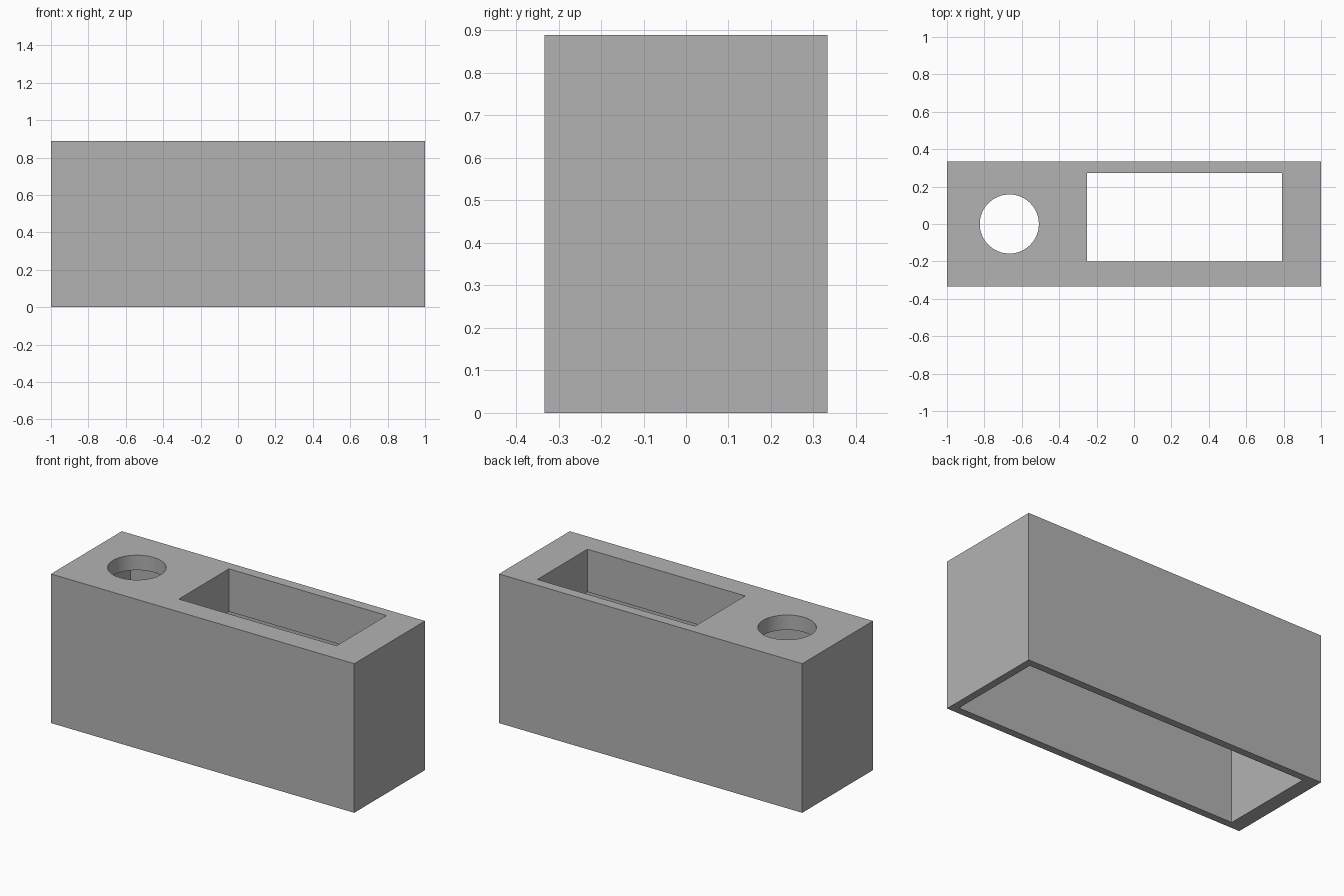
import bpy
import math

# Remove the default object
cube = bpy.data.objects.get("Cube")
if cube:
    bpy.data.objects.remove(cube, do_unlink=True)

UNIT = 2 / 45            # one wall thickness
HEIGHT = 20 * UNIT
DEPTH = 15 * UNIT
ROOF = HEIGHT - 2 * UNIT

grey = bpy.data.materials.new("plain grey")
grey.use_nodes = True
colour = (0.45, 0.45, 0.45, 1)
grey.diffuse_color = colour
grey.node_tree.nodes["Principled BSDF"].inputs["Base Color"].default_value = colour


def box(name, low, high):
    """Box between two opposite corners."""
    centre = [(a + b) / 2 for a, b in zip(low, high)]
    bpy.ops.mesh.primitive_cube_add(size=1, location=centre)
    obj = bpy.context.object
    obj.name = name
    obj.scale = [b - a for a, b in zip(low, high)]
    bpy.ops.object.transform_apply(location=True, rotation=False, scale=True)
    obj.data.materials.append(grey)
    return obj


def combine(target, tool, operation):
    """Apply a boolean and discard the tool."""
    tool.hide_render = True
    bpy.context.view_layer.objects.active = target
    mod = target.modifiers.new(operation.lower(), "BOOLEAN")
    mod.operation = operation
    mod.solver = "EXACT"
    mod.object = tool
    bpy.ops.object.modifier_apply(modifier=mod.name)
    bpy.data.objects.remove(tool, do_unlink=True)


# Outer case, hollow and open underneath
case = box("holder_case", (-1, -DEPTH / 2, 0), (1, DEPTH / 2, HEIGHT))
inner = DEPTH / 2 - UNIT
cavity = box("cavity_cutter", (-1 + 2 * UNIT, -inner, -0.1), (1 - UNIT, inner, ROOF))
combine(case, cavity, "DIFFERENCE")

# Sleeve hanging from the roof around the rectangular slot
left, right, front, back = -0.25, 0.79, -0.2, 0.272
sleeve_end = HEIGHT - 0.255
sleeve = box("slot_sleeve", (left - UNIT, front - UNIT, sleeve_end),
             (right + UNIT, back + 0.03, HEIGHT - UNIT))
combine(case, sleeve, "UNION")
slot = box("slot_cutter", (left, front, sleeve_end - 0.1), (right, back, HEIGHT + 0.1))
combine(case, slot, "DIFFERENCE")

# Round hole through the roof
bpy.ops.mesh.primitive_cylinder_add(vertices=64, radius=0.158, depth=0.4,
                                    location=(-15 * UNIT, 0, HEIGHT))
hole = bpy.context.object
hole.data.materials.append(grey)
combine(case, hole, "DIFFERENCE")

# Smooth the round bore, keep the corners sharp
bpy.ops.object.select_all(action="DESELECT")
case.select_set(True)
bpy.context.view_layer.objects.active = case
bpy.ops.object.shade_smooth_by_angle(angle=math.radians(30))
